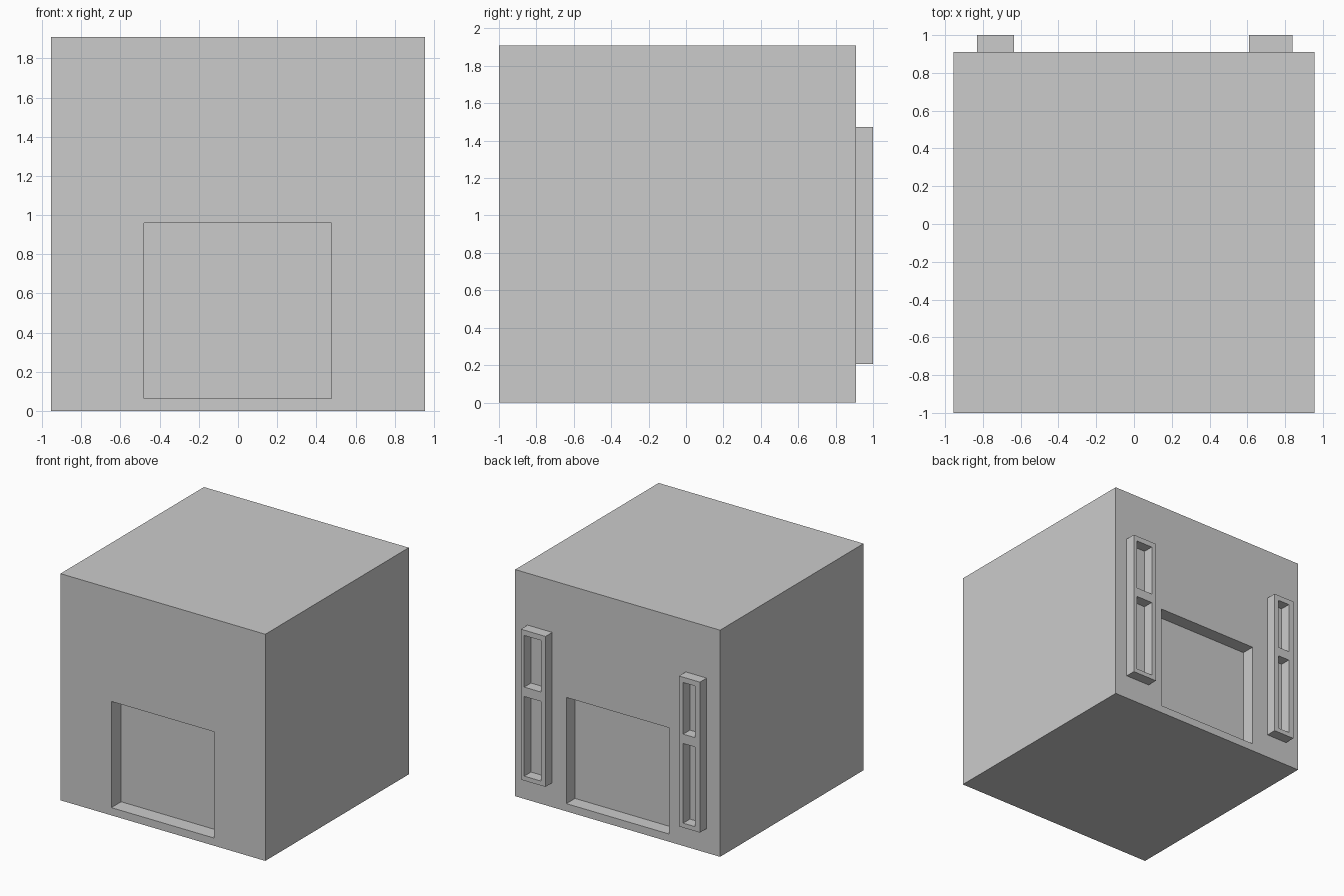
import bpy

if "Cube" in bpy.data.objects:
    bpy.data.objects.remove(bpy.data.objects["Cube"])


def box(name, x, y, z):
    """Axis-aligned box from (min, max) ranges."""
    bpy.ops.mesh.primitive_cube_add(size=1, location=[sum(r) / 2 for r in (x, y, z)])
    ob = bpy.context.object
    ob.name = name
    ob.scale = [r[1] - r[0] for r in (x, y, z)]
    bpy.ops.object.transform_apply(location=False, rotation=False, scale=True)
    return ob


def cut(ob, *ranges):
    """Subtract a box from an object and discard the cutter."""
    cutter = box("cutter", *ranges)
    cutter.hide_render = True
    mod = ob.modifiers.new("cut", 'BOOLEAN')
    mod.operation = 'DIFFERENCE'
    mod.solver = 'EXACT'
    mod.object = cutter
    bpy.context.view_layer.objects.active = ob
    bpy.ops.object.modifier_apply(modifier=mod.name)
    bpy.data.objects.remove(cutter, do_unlink=True)


FRONT, BACK, FRAME = -1.0, 0.91, 1.0

# Main block with a doorway recess in the front and back walls
body = box("building_body", (-0.955, 0.955), (FRONT, BACK), (0, 1.91))
for y in ((FRONT - 0.1, FRONT + 0.13), (BACK - 0.115, BACK + 0.1)):
    cut(body, (-0.48, 0.478), y, (0.065, 0.96))

# Two-pane window frames standing proud of the back wall
for name, outer, inner in (
    ("wide_window_frame", (0.61, 0.84), (0.653, 0.808)),
    ("narrow_window_frame", (-0.83, -0.635), (-0.784, -0.674)),
):
    frame = box(name, outer, (BACK, FRAME), (0.205, 1.473))
    for pane in ((0.243, 0.914), (0.993, 1.428)):
        cut(frame, inner, (BACK - 0.05, FRAME + 0.05), pane)
